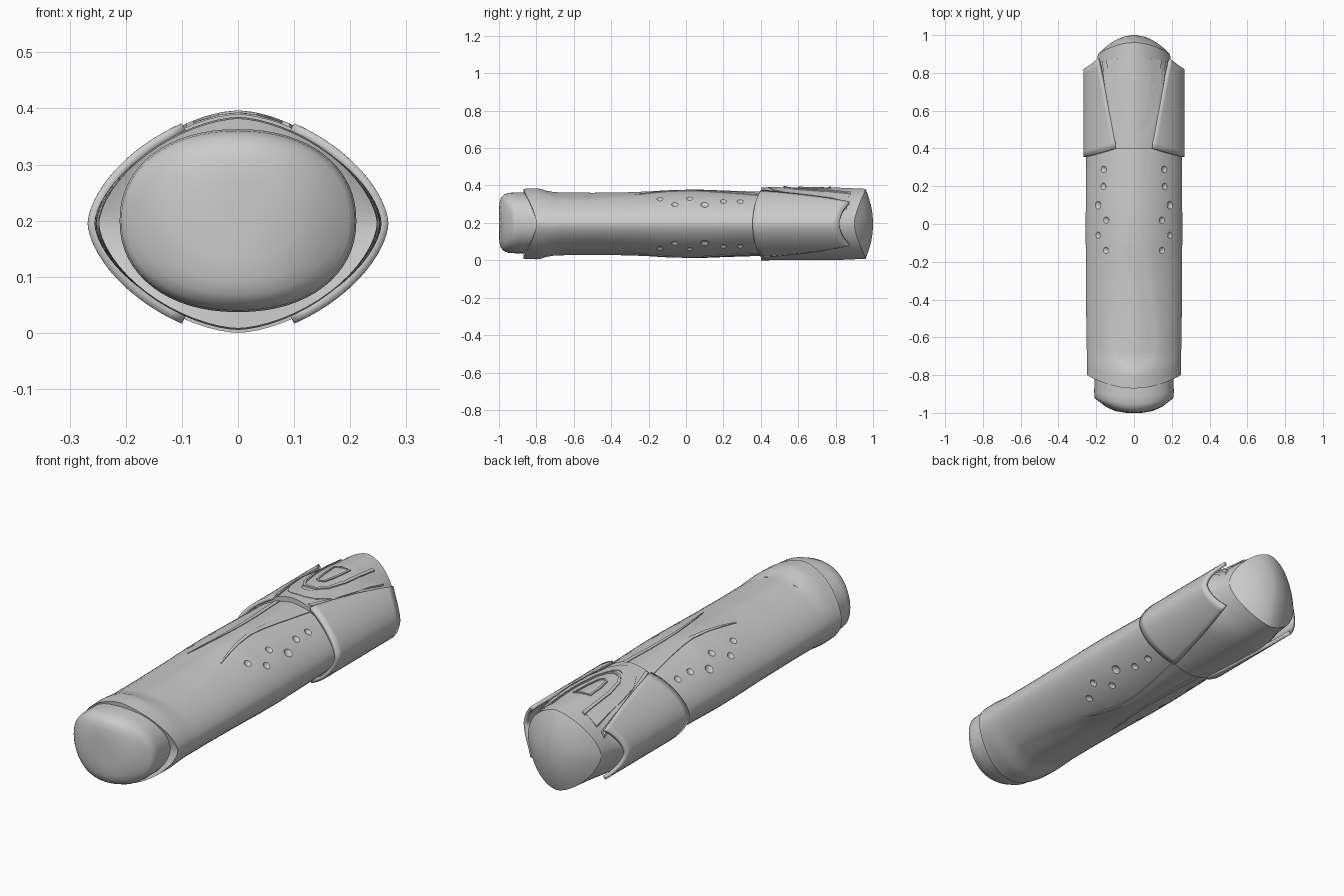
import bpy, bmesh, math
from mathutils import Vector

if "Cube" in bpy.data.objects:
    bpy.data.objects.remove(bpy.data.objects["Cube"])

ZC = 0.195      # height of the long axis
N = 1.65        # roundness of the lens-shaped section
SEG = 64


def lerp(table, y):
    if y <= table[0][0]:
        return table[0][1]
    for (a, va), (b, vb) in zip(table, table[1:]):
        if y <= b:
            return va + (vb - va) * (y - a) / (b - a)
    return table[-1][1]


def finish(name, bm, angle=28):
    bmesh.ops.recalc_face_normals(bm, faces=bm.faces)
    me = bpy.data.meshes.new(name)
    bm.to_mesh(me)
    bm.free()
    ob = bpy.data.objects.new(name, me)
    bpy.context.collection.objects.link(ob)
    smooth(ob, angle)
    return ob


def smooth(ob, angle=28):
    bpy.ops.object.select_all(action='DESELECT')
    ob.select_set(True)
    bpy.context.view_layer.objects.active = ob
    bpy.ops.object.shade_smooth_by_angle(angle=math.radians(angle))


def spow(c, e):
    return math.copysign(abs(c) ** e, c)


def loft(name, rings, n=N, zc=ZC, shape=None, angle=28):
    """Skin rings (y, half width, half height, side bend) along y."""
    bm = bmesh.new()
    loops = []
    for y, w, h, k in rings:
        loop = []
        for i in range(SEG):
            t = 2 * math.pi * i / SEG
            x = w * spow(math.cos(t), 2 / n)
            z = h * spow(math.sin(t), 2 / n)
            yy = y + k * (x / w) ** 2
            if shape:
                z *= shape(x, yy)
            loop.append(bm.verts.new((x, yy, zc + z)))
        loops.append(loop)
    for a, b in zip(loops, loops[1:]):
        for i in range(SEG):
            j = (i + 1) % SEG
            bm.faces.new((a[i], a[j], b[j], b[i]))
    bm.faces.new(loops[0])
    bm.faces.new(loops[-1])
    return finish(name, bm, angle)


BODY_W = [(-0.87, .248), (-0.4, .254), (0, .256), (0.45, .252)]
BODY_H = [(-0.87, .187), (-0.79, .190), (-0.70, .174), (-0.5, .171), (-0.3, .174),
          (-0.1, .183), (0.05, .184), (0.2, .178), (0.45, .170)]
CORE_W = [(0.36, .256), (0.72, .252), (0.86, .205), (0.96, .19)]
CORE_H = [(0.36, .195), (0.8, .194), (0.96, .187)]
# half outline of the thumb hollow
HOLLOW = [(-0.78, 0), (-0.75, .07), (-0.69, .115), (-0.6, .13), (-0.4, .105),
          (-0.25, .08), (-0.1, .055), (0.0, .04), (0.1, .0)]


def hollow(x, y):
    r = lerp(HOLLOW, y)
    if r <= abs(x):
        return 1.0
    edge = min(1, (r - abs(x)) / 0.025)
    return 1 - 0.03 * edge * min(1, max(0, (0.1 - y) / 0.3))


def surface(x, y, wt, ht):
    u = min(1, abs(x) / lerp(wt, y))
    return ZC + lerp(ht, y) * (1 - u ** N) ** (1 / N)


# main body
rings = [(-0.868, .205, .155, .07)]
for i in range(56):
    y = -0.87 + 1.32 * i / 55
    rings.append((y, lerp(BODY_W, y), lerp(BODY_H, y), .07 * max(0, min(1, (-0.5 - y) / .37))))
body = loft("body", rings, shape=hollow)

# grip dimples cut into both faces on both sides
DIMPLES = [(.16, .29), (.162, .20), (.19, .10), (.147, .02), (.19, -.06), (.148, -.14)]
bm = bmesh.new()
for x, y in DIMPLES:
    z = surface(x, y, BODY_W, BODY_H)
    slope = (surface(x + .01, y, BODY_W, BODY_H) - surface(x - .01, y, BODY_W, BODY_H)) / .02
    r = .028 if y == .10 else .023
    c = Vector((x, y, z)) + Vector((-slope, 0, 1)).normalized() * r * .65
    for sx in (1, -1):
        for up in (1, -1):
            res = bmesh.ops.create_icosphere(bm, subdivisions=3, radius=r)
            bmesh.ops.translate(bm, verts=res["verts"],
                                vec=(sx * c.x, c.y, ZC + up * (c.z - ZC)))
cutter = finish("dimple_cutter", bm)
cutter.hide_render = True
mod = body.modifiers.new("dimples", 'BOOLEAN')
mod.operation, mod.solver, mod.object = 'DIFFERENCE', 'EXACT', cutter
bpy.context.view_layer.objects.active = body
bpy.ops.object.modifier_apply(modifier=mod.name)
bpy.data.objects.remove(cutter)
smooth(body)

# rounded front plug
loft("front_plug", [(-0.70, .205, .160, 0), (-0.91, .211, .163, .02), (-0.95, .208, .160, .03),
                    (-0.975, .198, .150, .045), (-0.99, .178, .132, .045), (-0.997, .15, .108, .03),
                    (-1.0, .10, .07, .01), (-1.0, .04, .03, 0)], n=2.15, zc=.2, angle=40)

# rear cap core with domed end
rings = []
for i in range(24):
    y = 0.40 + 0.56 * i / 23
    rings.append((y, lerp(CORE_W, y), lerp(CORE_H, y), -.06 * i / 23))
for s in (.97, .85, .7, .5, .3, .1, .02):
    rings.append((1 - .04 * s * s, .19 * s, .187 * s, -.06 * s * s))
loft("rear_core", rings)

# side wings wrapping the rear cap
EDGE = [(0.36, .10), (0.42, .10), (0.55, .125), (0.7, .155), (0.88, .195)]
for side, label in ((1, "right"), (-1, "left")):
    bm = bmesh.new()
    rows, cols, grid = 14, 24, []
    for i in range(rows + 1):
        row = []
        for j in range(cols + 1):
            s = 2 * j / cols - 1
            y0, y1 = .355 + .045 * s * s, .82 + .055 * s * s
            y = y0 + (y1 - y0) * i / rows
            w, h = .268, .204
            t = s * math.acos((lerp(EDGE, y) / w) ** (N / 2))
            row.append(bm.verts.new((side * w * spow(math.cos(t), 2 / N), y,
                                     ZC + h * spow(math.sin(t), 2 / N))))
        grid.append(row)
    for a, b in zip(grid, grid[1:]):
        for j in range(cols):
            quad = (a[j], a[j + 1], b[j + 1], b[j])
            bm.faces.new(quad if side < 0 else quad[::-1])
    me = bpy.data.meshes.new("wing")
    bmesh.ops.recalc_face_normals(bm, faces=bm.faces)
    bm.faces.ensure_lookup_table()
    mid = bm.faces[len(bm.faces) // 2]
    if mid.normal.x * side < 0:
        bmesh.ops.reverse_faces(bm, faces=bm.faces)
    bm.to_mesh(me)
    bm.free()
    wing = bpy.data.objects.new(label + "_wing", me)
    bpy.context.collection.objects.link(wing)
    smooth(wing)
    sol = wing.modifiers.new("thickness", 'SOLIDIFY')
    sol.thickness, sol.offset = .018, -1


def strip(name, path, width, height, wt, ht, up=1, taper=False):
    """Raised band following the top (or bottom) surface along an xy path."""
    bm = bmesh.new()
    prev = first = None
    for i, p in enumerate(path):
        a, b = Vector(path[max(0, i - 1)]), Vector(path[min(len(path) - 1, i + 1)])
        if path[0] == path[-1] and i in (0, len(path) - 1):
            a, b = Vector(path[-2]), Vector(path[1])
        d = (b - a).normalized()
        wd = width * (1 - .85 * i / (len(path) - 1)) if taper else width
        sec = []
        for off, dz in ((.5, -.01), (.5, height), (-.5, height), (-.5, -.01)):
            x, y = p[0] - d.y * wd * off, p[1] + d.x * wd * off
            sec.append(bm.verts.new((x, y, ZC + up * (surface(x, y, wt, ht) + dz - ZC))))
        if prev:
            for k in range(4):
                bm.faces.new((prev[k], prev[(k + 1) % 4], sec[(k + 1) % 4], sec[k]))
        else:
            first = sec
        prev = sec
    bm.faces.new(first)
    bm.faces.new(prev)
    finish(name, bm)


def mirrored(half):
    return half + [(-x, y) for x, y in reversed(half) if x > 0]


# nested ridges on top of the rear cap
strip("loop_ridge", mirrored([(.115, .87), (.112, .78), (.105, .68), (.085, .56), (.05, .49), (.02, .47), (0, .468)]),
      .06, .003, CORE_W, CORE_H)
strip("inner_ridge", mirrored([(.085, .88), (.083, .78), (.078, .68), (.058, .58), (.03, .535), (0, .527)]),
      .012, .007, CORE_W, CORE_H)
strip("button_rim", [(.037, .775), (.03, .68), (.018, .615), (0, .602), (-.018, .615),
                     (-.03, .68), (-.035, .76), (0, .77), (.037, .775)], .009, .005, CORE_W, CORE_H)

# flowing side bands on cap and waist
for side, label in ((1, "right"), (-1, "left")):
    strip(label + "_cap_band", [(side * x, y) for x, y in
          ((.172, .86), (.165, .76), (.145, .64), (.115, .52), (.085, .41))], .014, .006, CORE_W, CORE_H)
    for up, face in ((1, "top"), (-1, "bottom")):
        strip(f"{label}_{face}_waist_band", [(side * x, y) for x, y in
              ((.078, .41), (.066, .3), (.053, .2), (.044, .1), (.042, .02), (.052, -.08), (.068, -.17), (.086, -.25))],
              .032, .003, BODY_W, BODY_H, up, True)
